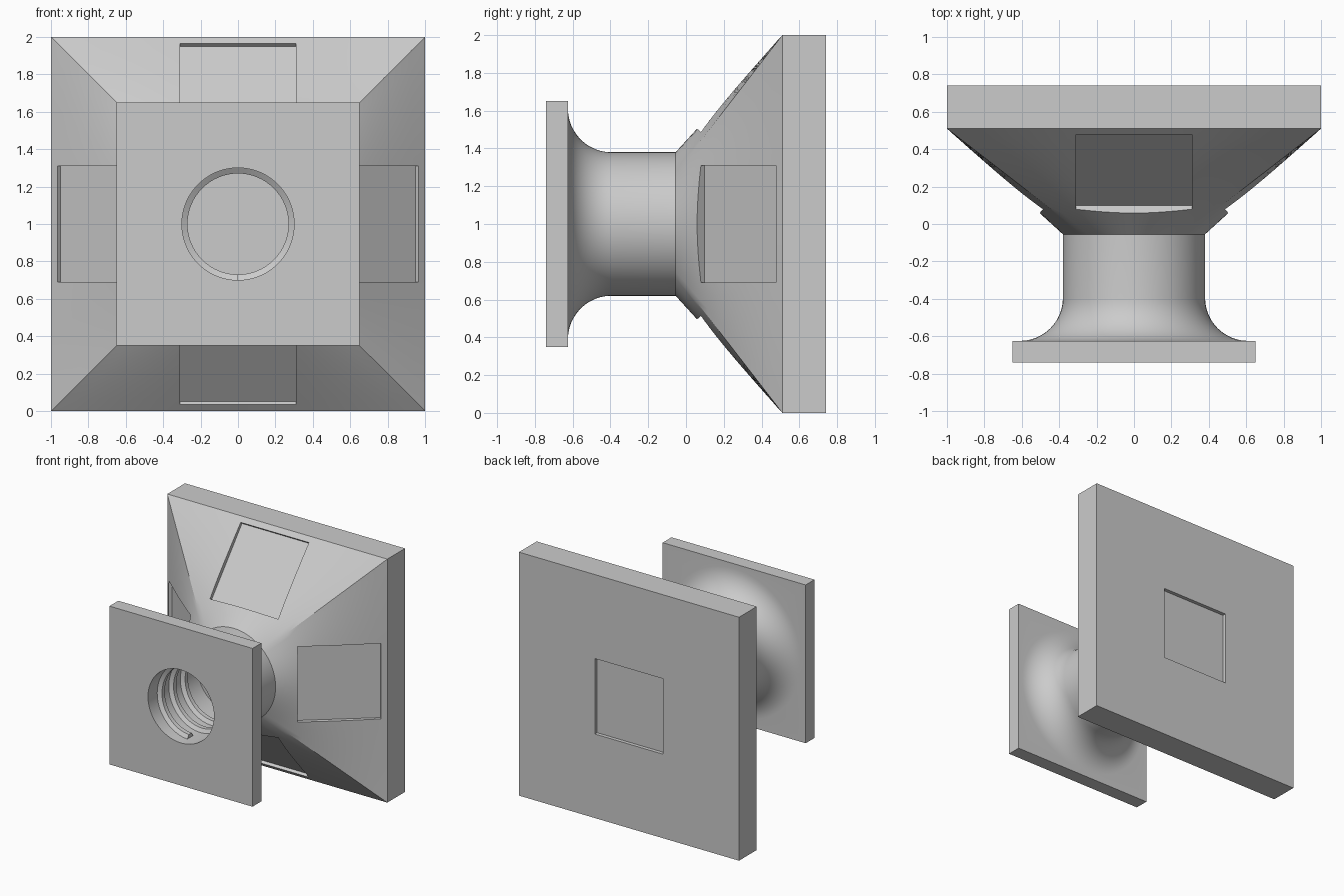
import bpy, bmesh
from math import sin, cos, pi, radians
from mathutils import Matrix, Vector

SIDES = 96
CENTRE = Vector((0, 0, 1))

if "Cube" in bpy.data.objects:
    bpy.data.objects.remove(bpy.data.objects["Cube"], do_unlink=True)


def outline(size, y, square=0.0):
    """Ring across the y axis: a circle at square=0, a square at square=1."""
    ring = []
    for i in range(SIDES):
        side, step = divmod(i, SIDES // 4)
        u = 8 * step / SIDES - 1
        a = u * pi / 4
        x = cos(a) * (1 - square) + square
        z = sin(a) * (1 - square) + u * square
        turn = Matrix.Rotation(side * pi / 2, 3, 'Y')
        ring.append(turn @ Vector((x * size, y, -z * size)) + CENTRE)
    return ring


def skin(name, rings):
    """Closed skin over a run of matching rings."""
    bm = bmesh.new()
    loops = [[bm.verts.new(p) for p in ring] for ring in rings]
    count = len(rings[0])
    for a, b in zip(loops, loops[1:]):
        for i in range(count):
            j = (i + 1) % count
            bm.faces.new((a[i], a[j], b[j], b[i]))
    bm.faces.new(loops[0])
    bm.faces.new(loops[-1])
    bmesh.ops.recalc_face_normals(bm, faces=bm.faces)
    mesh = bpy.data.meshes.new(name)
    bm.to_mesh(mesh)
    bm.free()
    obj = bpy.data.objects.new(name, mesh)
    bpy.context.collection.objects.link(obj)
    return obj


def activate(obj):
    bpy.ops.object.select_all(action='DESELECT')
    obj.select_set(True)
    bpy.context.view_layer.objects.active = obj


def carve(target, cutter):
    cutter.hide_render = True
    activate(target)
    mod = target.modifiers.new("recess", 'BOOLEAN')
    mod.operation = 'DIFFERENCE'
    mod.solver = 'EXACT'
    mod.object = cutter
    bpy.ops.object.modifier_apply(modifier=mod.name)
    bpy.data.objects.remove(cutter, do_unlink=True)


# Body: square base, square-to-round loft, neck, fillet, flange and bore
NECK, FILLET = 0.38, 0.23
rings = [outline(1, 0.74, 1)]
big, small = outline(1, 0.51, 1), outline(NECK, -0.055)
LOFT_STEPS = 10
for s in range(LOFT_STEPS + 1):
    t = s / LOFT_STEPS
    rings.append([p.lerp(q, t) for p, q in zip(big, small)])
for s in range(13):
    a = radians(90 * s / 12)
    rings.append(outline(NECK + FILLET * (1 - cos(a)), -0.395 - FILLET * sin(a)))
rings += [
    outline(0.65, -0.625, 1),
    outline(0.65, -0.74, 1),
    outline(0.30, -0.74),
    outline(0.30, -0.10),
]
body = skin("mount_body", rings)

# Shallow rectangular recess on each sloping side
HALF = 0.31
front, rear = Vector((0, 0.098, 0.469)), Vector((0, 0.495, 0.948))
outward = Vector((0, -0.739, 0.673)) * 0.2
section = [front, rear, rear + outward, front + outward]
for k in range(4):
    turn = Matrix.Rotation(k * pi / 2, 3, 'Y')
    ends = [[turn @ (p + Vector((x, 0, 0))) + CENTRE for p in section]
            for x in (-HALF, HALF)]
    carve(body, skin("side_recess_cutter", ends))

# Square recess in the back
square = [(-HALF, -HALF), (HALF, -HALF), (HALF, HALF), (-HALF, HALF)]
ends = [[Vector((x, y, z)) + CENTRE for x, z in square] for y in (0.71, 0.9)]
carve(body, skin("back_recess_cutter", ends))

# Helical thread ridge inside the bore
PITCH, TURNS, STEPS = 0.15, 3, 64
ridge = [(0.305, -0.04), (0.27, -0.018), (0.27, 0.018), (0.305, 0.04)]
coil = []
for s in range(TURNS * STEPS + 1):
    a = 2 * pi * s / STEPS
    y = -0.62 + PITCH * s / STEPS
    coil.append([Vector((-r * sin(a), y + dy, -r * cos(a))) + CENTRE
                 for r, dy in ridge])
thread = skin("bore_thread", coil)

for obj in (body, thread):
    activate(obj)
    bpy.ops.object.shade_smooth_by_angle(angle=radians(25))
